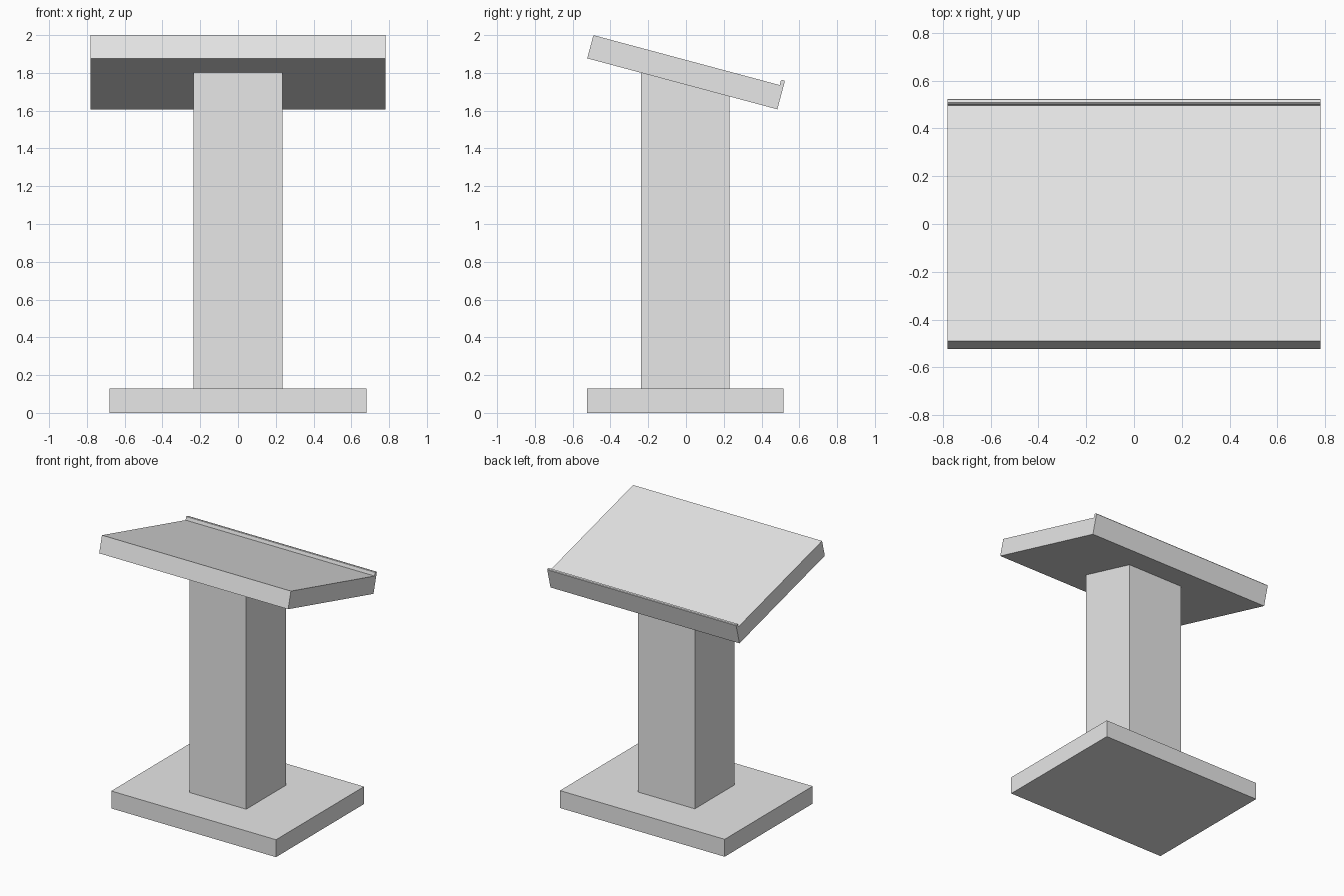
import bpy
import bmesh
from math import radians, tan
from mathutils import Matrix, Vector

default = bpy.data.objects.get("Cube")
if default:
    bpy.data.objects.remove(default, do_unlink=True)

grey = bpy.data.materials.new("light_grey")
grey.use_nodes = True
grey.diffuse_color = (0.8, 0.8, 0.8, 1)
grey.node_tree.nodes["Principled BSDF"].inputs["Base Color"].default_value = (0.8, 0.8, 0.8, 1)

TILT = radians(-15)
MID_Y = -0.004
# Lower front edge of the sloped desk
DESK_EDGE = Vector((0, -0.523, 1.877))
SLOPE = Matrix.Translation(DESK_EDGE) @ Matrix.Rotation(TILT, 4, "X")


def box(name, low, high, matrix=Matrix()):
    """Flat-shaded box between two corners, placed by a matrix."""
    low, high = Vector(low), Vector(high)
    bm = bmesh.new()
    bmesh.ops.create_cube(bm, size=1)
    for v in bm.verts:
        v.co = matrix @ Vector([(c + 0.5) * (h - l) + l
                                for c, l, h in zip(v.co, low, high)])
    mesh = bpy.data.meshes.new(name)
    bm.to_mesh(mesh)
    bm.free()
    mesh.materials.append(grey)
    obj = bpy.data.objects.new(name, mesh)
    bpy.context.collection.objects.link(obj)
    return obj


# Base plate
box("base", (-0.68, MID_Y - 0.519, 0), (0.68, MID_Y + 0.519, 0.13))

# Column, its top sloped to meet the underside of the desk
column = box("column", (-0.235, MID_Y - 0.235, 0.13), (0.235, MID_Y + 0.235, 1.8))
for v in column.data.vertices:
    if v.co.z > 1:
        v.co.z = DESK_EDGE.z + (v.co.y - DESK_EDGE.y) * tan(TILT)

# Sloped desk and the ledge along its low edge
DEPTH, THICK = 1.042, 0.127
box("desk_top", (-0.78, 0, 0), (0.78, DEPTH, THICK), SLOPE)
ledge = box("book_ledge", (-0.78, DEPTH - 0.021, THICK),
            (0.78, DEPTH, THICK + 0.029), SLOPE)

# Slightly eased edges along the top of the ledge
bm = bmesh.new()
bm.from_mesh(ledge.data)
top = (SLOPE @ Vector((0, DEPTH, THICK + 0.029))).z - 0.001
edges = [e for e in bm.edges
         if all(v.co.z > top for v in e.verts)
         and abs(e.verts[0].co.x - e.verts[1].co.x) > 1]
bmesh.ops.bevel(bm, geom=edges, offset=0.004, segments=1, affect="EDGES")
bm.to_mesh(ledge.data)
bm.free()
